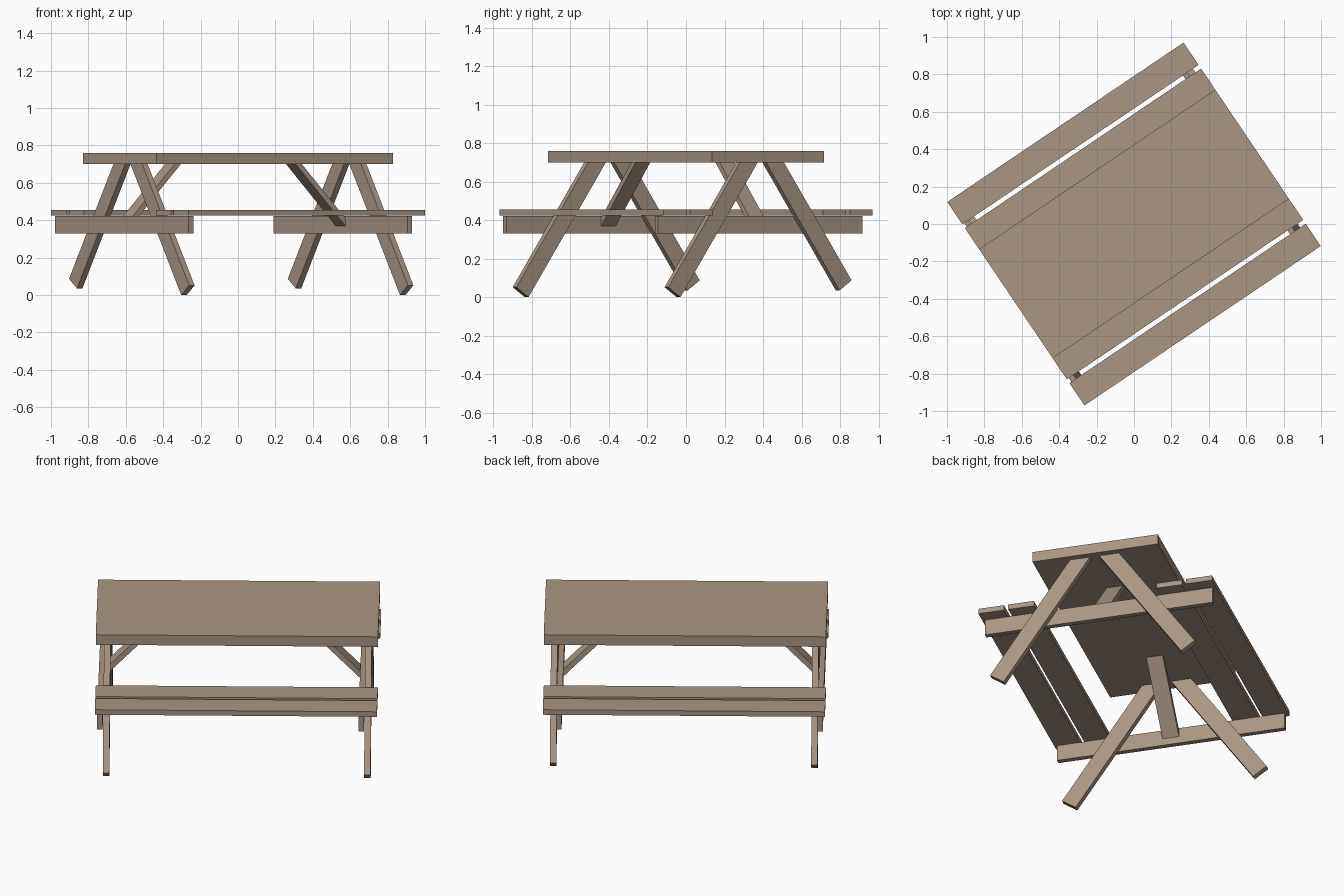
import bpy
from math import radians
from mathutils import Matrix

cube = bpy.data.objects.get("Cube")
if cube:
    bpy.data.objects.remove(cube)

wood = bpy.data.materials.new("weathered_wood")
wood.use_nodes = True
wood.diffuse_color = (0.40, 0.305, 0.235, 1)
wood.node_tree.nodes["Principled BSDF"].inputs["Base Color"].default_value = wood.diffuse_color

# The whole table stands turned about the vertical axis
TURN = Matrix.Rotation(radians(34), 4, "Z")


def prism(name, profile, axis, low, high):
    """Extrude a flat outline along the table's length ("u") or width ("v")."""
    def place(a, z, d):
        return (d, a, z) if axis == "u" else (a, d, z)
    n = len(profile)
    verts = [place(a, z, d) for d in (low, high) for a, z in profile]
    faces = [tuple(range(n)), tuple(range(2 * n - 1, n - 1, -1))]
    faces += [(i, i + n, (i + 1) % n + n, (i + 1) % n) for i in range(n)]
    mesh = bpy.data.meshes.new(name)
    mesh.from_pydata(verts, [], faces)
    mesh.materials.append(wood)
    # Make every face point outwards
    import bmesh
    bm = bmesh.new()
    bm.from_mesh(mesh)
    bmesh.ops.recalc_face_normals(bm, faces=bm.faces)
    bm.to_mesh(mesh)
    bm.free()
    obj = bpy.data.objects.new(name, mesh)
    obj.matrix_world = TURN
    bpy.context.collection.objects.link(obj)
    return obj


def board(name, v0, v1, z0, z1, u0, u1):
    return prism(name, [(v0, z0), (v1, z0), (v1, z1), (v0, z1)], "u", u0, u1)


HALF = 0.762
TOP_UNDER = 0.70

# Table top and the two split benches
board("table_top", -0.352, 0.352, TOP_UNDER, 0.76, -HALF, HALF)
for side, s in (("front", -1), ("back", 1)):
    for part, a, b in (("inner", 0.344, 0.488), ("outer", 0.512, 0.656)):
        board(f"{side}_bench_{part}_plank", s * a, s * b, 0.425, 0.455, -HALF, HALF)

# Each end: bench beam, two splayed legs and a diagonal brace
LEAN = 0.692
for end, beam, inward in (("right", -0.75, 1), ("left", 0.661, -1)):
    joint = beam + 0.03
    board(f"{end}_bench_beam", -0.64, 0.64, 0.33, 0.422, beam, joint)

    for side, s, top, foot in (("front", -1, 0.04, 0.0), ("back", 1, 0.012, 0.035)):
        toe = top + LEAN * (TOP_UNDER - foot)
        leg = [(s * top, TOP_UNDER), (s * toe, foot),
               (s * (toe + 0.076), foot + 0.052), (s * (top + 0.112), TOP_UNDER)]
        prism(f"{end}_{side}_leg", leg, "u", joint, joint + 0.035)

    face = joint if inward > 0 else beam
    rise = 0.32 * inward
    brace = [(face, 0.37), (face + rise, TOP_UNDER),
             (face + rise - 0.04 * inward, TOP_UNDER), (face, 0.412)]
    prism(f"{end}_brace", brace, "v", -0.046, 0.046)
